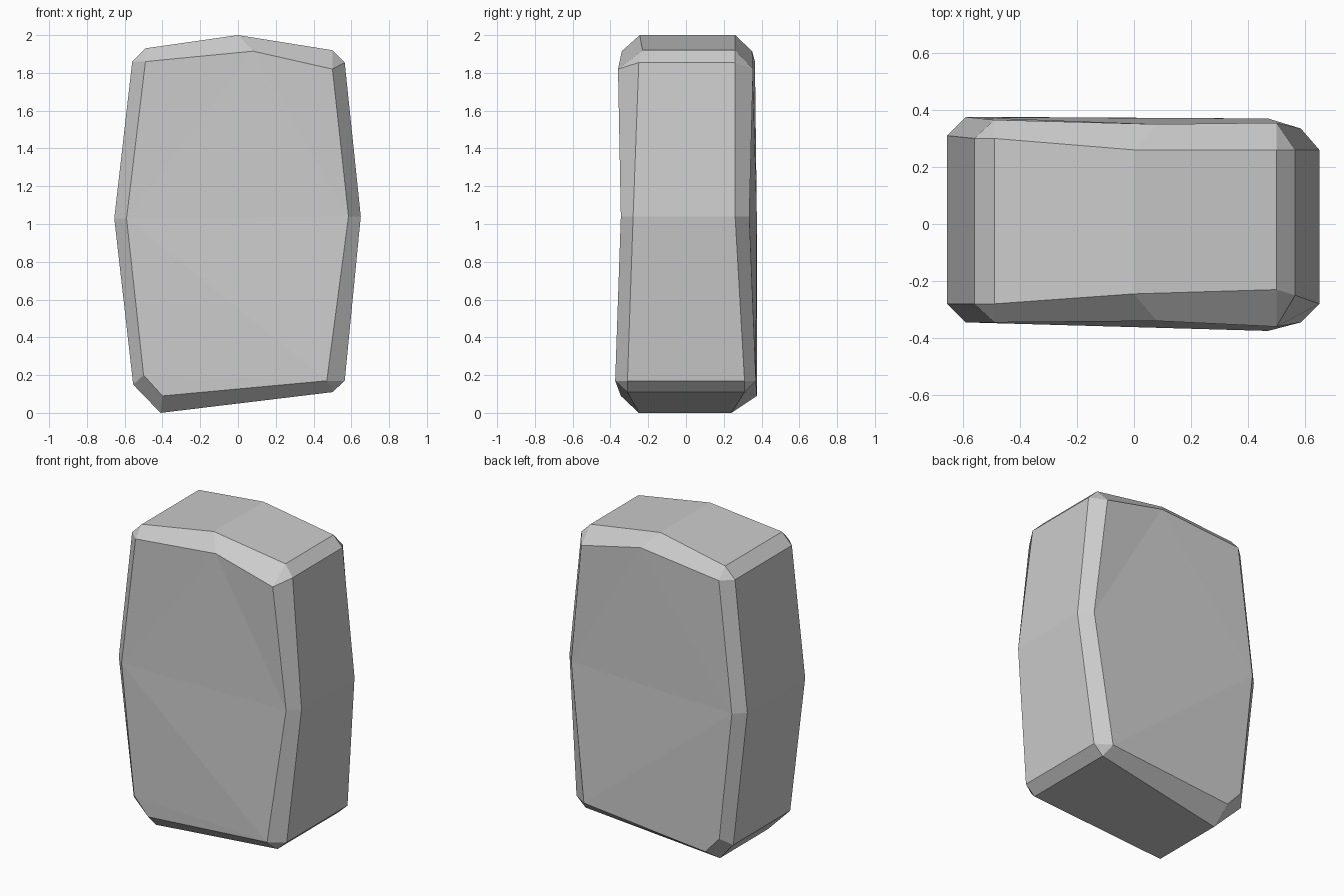
import bpy, bmesh

# Outer outline, clockwise from upper left: x, z, front y, back y
outer = [
    (-0.56, 1.86, -0.28, 0.30), (-0.49, 1.93, -0.28, 0.30),
    (0.0, 2.00, -0.245, 0.26),
    (0.50, 1.92, -0.23, 0.26), (0.565, 1.855, -0.25, 0.26),
    (0.65, 1.04, -0.28, 0.26),
    (0.565, 0.17, -0.31, 0.31), (0.50, 0.11, -0.31, 0.31),
    (-0.41, 0.00, -0.25, 0.24), (-0.555, 0.15, -0.27, 0.31),
    (-0.655, 1.03, -0.28, 0.31),
]
# Inset outline of the broad faces; doubled corners merge into one
inset = [
    (-0.49, 1.86, -0.345, 0.365), (-0.49, 1.86, -0.345, 0.365),
    (0.08, 1.915, -0.34, 0.35),
    (0.50, 1.82, -0.36, 0.355), (0.50, 1.82, -0.36, 0.355),
    (0.585, 1.04, -0.345, 0.335),
    (0.47, 0.17, -0.375, 0.37), (0.47, 0.17, -0.375, 0.37),
    (-0.40, 0.09, -0.345, 0.375), (-0.50, 0.20, -0.345, 0.375),
    (-0.59, 1.03, -0.345, 0.375),
]

# Loft front face, side walls and back face through four rings
bm = bmesh.new()
rings = []
for outline, side in ((inset, 2), (outer, 2), (outer, 3), (inset, 3)):
    rings.append([bm.verts.new((p[0], p[side], p[1])) for p in outline])
n = len(outer)
for a, b in zip(rings, rings[1:]):
    for i in range(n):
        j = (i + 1) % n
        bm.faces.new((a[i], a[j], b[j], b[i]))
bm.faces.new(rings[0])
bm.faces.new(rings[-1][::-1])
bmesh.ops.remove_doubles(bm, verts=bm.verts[:], dist=0.001)
bmesh.ops.triangulate(bm, faces=[f for f in bm.faces if len(f.verts) > 4])
bmesh.ops.recalc_face_normals(bm, faces=bm.faces[:])

mesh = bpy.data.meshes.new("stone_block")
bm.to_mesh(mesh)
bm.free()
bpy.context.collection.objects.link(bpy.data.objects.new("stone_block", mesh))
